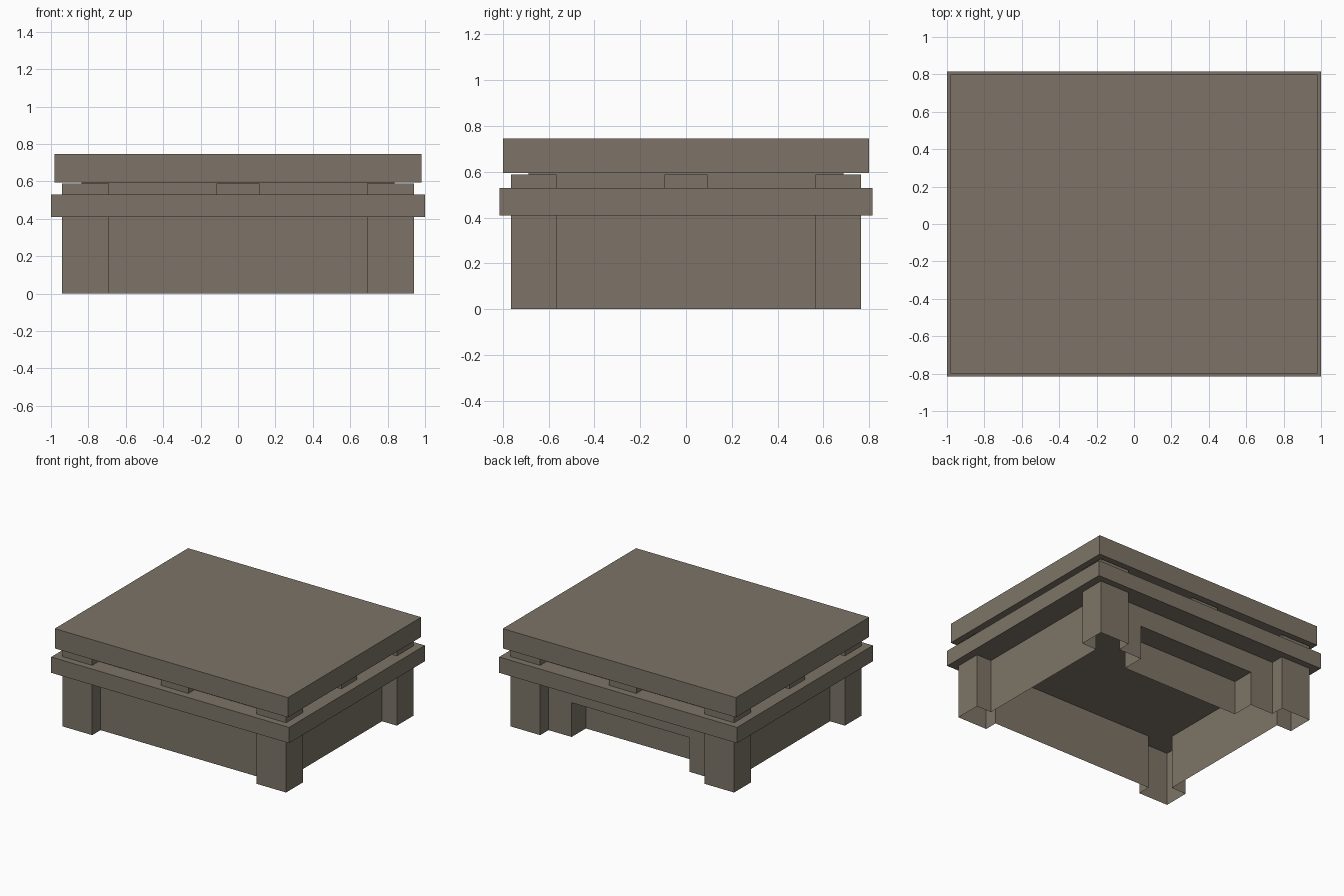
import bpy
import bmesh

cube = bpy.data.objects.get("Cube")
if cube:
    bpy.data.objects.remove(cube, do_unlink=True)

STONE = (0.205, 0.175, 0.136, 1.0)
stone = bpy.data.materials.new("warm grey stone")
stone.use_nodes = True
stone.diffuse_color = STONE
stone.node_tree.nodes["Principled BSDF"].inputs["Base Color"].default_value = STONE


def finish(name, bm):
    mesh = bpy.data.meshes.new(name)
    bm.to_mesh(mesh)
    bm.free()
    mesh.materials.append(stone)
    obj = bpy.data.objects.new(name, mesh)
    bpy.context.collection.objects.link(obj)
    return obj


def box(name, x0, x1, y0, y1, z0, z1):
    bm = bmesh.new()
    bmesh.ops.create_cube(bm, size=1)
    for v in bm.verts:
        v.co.x = x1 if v.co.x > 0 else x0
        v.co.y = y1 if v.co.y > 0 else y0
        v.co.z = z1 if v.co.z > 0 else z0
    return finish(name, bm)


def wall_strip(bm, path, z0, z1):
    """Upright sheet along a path, facing outward when the path is counter-clockwise."""
    low = [bm.verts.new((x, y, z0)) for x, y in path]
    high = [bm.verts.new((x, y, z1)) for x, y in path]
    for i in range(len(path) - 1):
        bm.faces.new((low[i], low[i + 1], high[i + 1], high[i]))


# Main dimensions
POST_X, POST_Y = 0.94, 0.765        # outer faces of the corner posts
IN_X, IN_Y = 0.69, 0.565            # inner edges of the corner posts
WALL_X, WALL_Y = 0.815, 0.665       # recessed walls
DOOR_X, DOOR_Y, DOOR_Z = 0.495, 0.495, 0.26
LEDGE_Z0, LEDGE_Z1, ROOF_Z0, ROOF_Z1 = 0.41, 0.53, 0.595, 0.745
SPACER_Z = 0.588

# Body: hollow shell, open underneath, with corner posts and recessed walls
corner = [(WALL_X, IN_Y), (POST_X, IN_Y), (POST_X, POST_Y),
          (IN_X, POST_Y), (IN_X, WALL_Y)]
back_left = corner
back_right = [(-x, y) for x, y in reversed(corner)]
front_right = [(-x, -y) for x, y in corner]
front_left = [(x, -y) for x, y in reversed(corner)]
outline = ([(-DOOR_X, WALL_Y)] + back_right + front_right + front_left
           + back_left + [(DOOR_X, WALL_Y)])
bm = bmesh.new()
wall_strip(bm, outline, 0, LEDGE_Z0)
finish("body_walls", bm)

# Back doorway: header, then recess sides, panel and ceiling
bm = bmesh.new()
opening = [(DOOR_X, WALL_Y), (-DOOR_X, WALL_Y)]
recess = [(DOOR_X, WALL_Y), (DOOR_X, DOOR_Y), (-DOOR_X, DOOR_Y), (-DOOR_X, WALL_Y)]
wall_strip(bm, opening, DOOR_Z, LEDGE_Z0)
wall_strip(bm, recess, 0, DOOR_Z)
bm.faces.new([bm.verts.new((x, y, DOOR_Z)) for x, y in recess])
finish("back_doorway", bm)

# Ledge, core and roof slab
box("ledge_slab", -1, 1, -0.815, 0.815, LEDGE_Z0, LEDGE_Z1)
CORE_X, CORE_Y = 0.838, 0.688
box("roof_core", -CORE_X, CORE_X, -CORE_Y, CORE_Y, LEDGE_Z1, ROOF_Z0)
box("roof_slab", -0.98, 0.98, -0.8, 0.8, ROOF_Z0, ROOF_Z1)

# Spacer blocks under the roof: four corners and the middle of each side
for side_x, x_name in ((1, "left"), (-1, "right")):
    xs = sorted((side_x * IN_X, side_x * POST_X))
    for side_y, y_name in ((-1, "front"), (1, "back")):
        ys = sorted((side_y * IN_Y, side_y * POST_Y))
        box(f"{y_name}_{x_name}_spacer", *xs, *ys, LEDGE_Z1, SPACER_Z)
    xs = sorted((side_x * IN_X, side_x * (POST_X - 0.005)))
    box(f"{x_name}_middle_spacer", *xs, -0.094, 0.094, LEDGE_Z1, SPACER_Z)
for side_y, y_name in ((-1, "front"), (1, "back")):
    ys = sorted((side_y * IN_Y, side_y * (POST_Y - 0.005)))
    box(f"{y_name}_middle_spacer", -0.115, 0.115, *ys, LEDGE_Z1, SPACER_Z)
